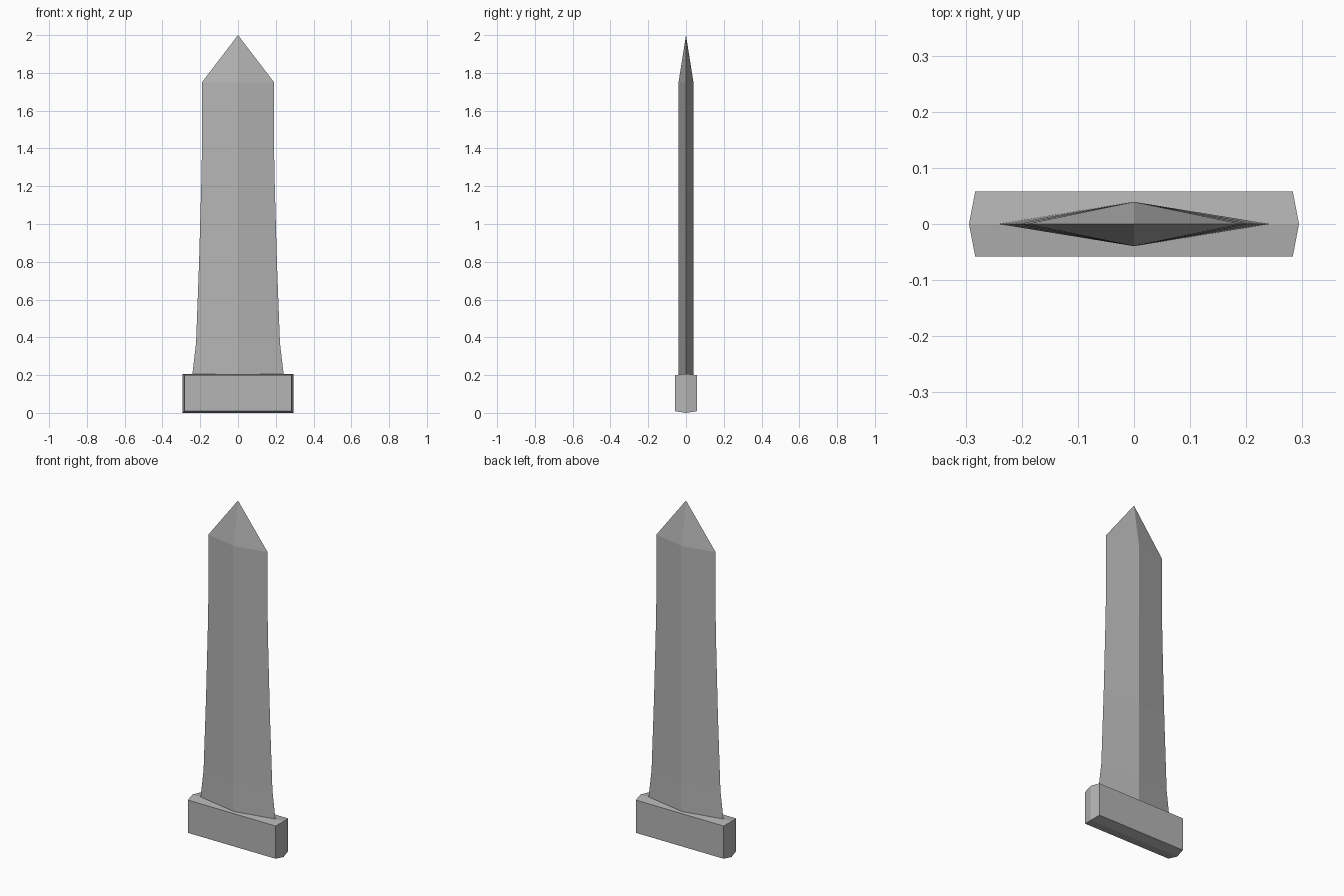
import bpy, bmesh

if "Cube" in bpy.data.objects:
    bpy.data.objects.remove(bpy.data.objects["Cube"])

# Mid-grey shared by both parts
grey = bpy.data.materials.new("mid_grey")
grey.diffuse_color = (0.46, 0.46, 0.46, 1)
grey.use_nodes = True
grey.node_tree.nodes["Principled BSDF"].inputs["Base Color"].default_value = grey.diffuse_color


def loft(name, rings):
    """Skin a stack of rings; a last ring of one point makes a tip."""
    bm = bmesh.new()
    loops = [[bm.verts.new(p) for p in ring] for ring in rings]
    for low, high in zip(loops, loops[1:]):
        n = len(low)
        for i in range(n):
            j = (i + 1) % n
            top = high if len(high) == 1 else (high[j], high[i])
            bm.faces.new((low[i], low[j], *top))
    for loop in (loops[0], loops[-1]):
        if len(loop) > 2:
            bm.faces.new(loop)
    bmesh.ops.recalc_face_normals(bm, faces=bm.faces)
    mesh = bpy.data.meshes.new(name)
    bm.to_mesh(mesh)
    bm.free()
    mesh.materials.append(grey)
    obj = bpy.data.objects.new(name, mesh)
    bpy.context.collection.objects.link(obj)
    return obj


# Blade: diamond section that flares at the root and ends in a point
half_depth = 0.0395
profile = [(0.2, 0.242), (0.37, 0.222), (0.8, 0.206), (1.3, 0.192), (1.75, 0.191)]
blade = [[(-w, 0, z), (0, -half_depth, z), (w, 0, z), (0, half_depth, z)]
         for z, w in profile]
loft("blade", blade + [[(0, 0, 2.0)]])


# Guard: six-sided bar section (ridged top and bottom), with ends pointed in plan
def section(end_sign):
    side, ridge = 0.283 * end_sign, 0.294 * end_sign
    return [(side, -0.058, 0.009), (side, -0.058, 0.2), (ridge, 0, 0.207),
            (side, 0.058, 0.2), (side, 0.058, 0.009), (ridge, 0, 0.0)]


guard = loft("guard", [section(-1), section(1)])

# Crease each guard end along its vertical ridge
bm = bmesh.new()
bm.from_mesh(guard.data)
for end in [f for f in bm.faces if len(f.verts) == 6]:
    ridge = [v for v in end.verts if abs(v.co.y) < 1e-5]
    bmesh.utils.face_split(end, ridge[0], ridge[1])
bm.to_mesh(guard.data)
bm.free()
